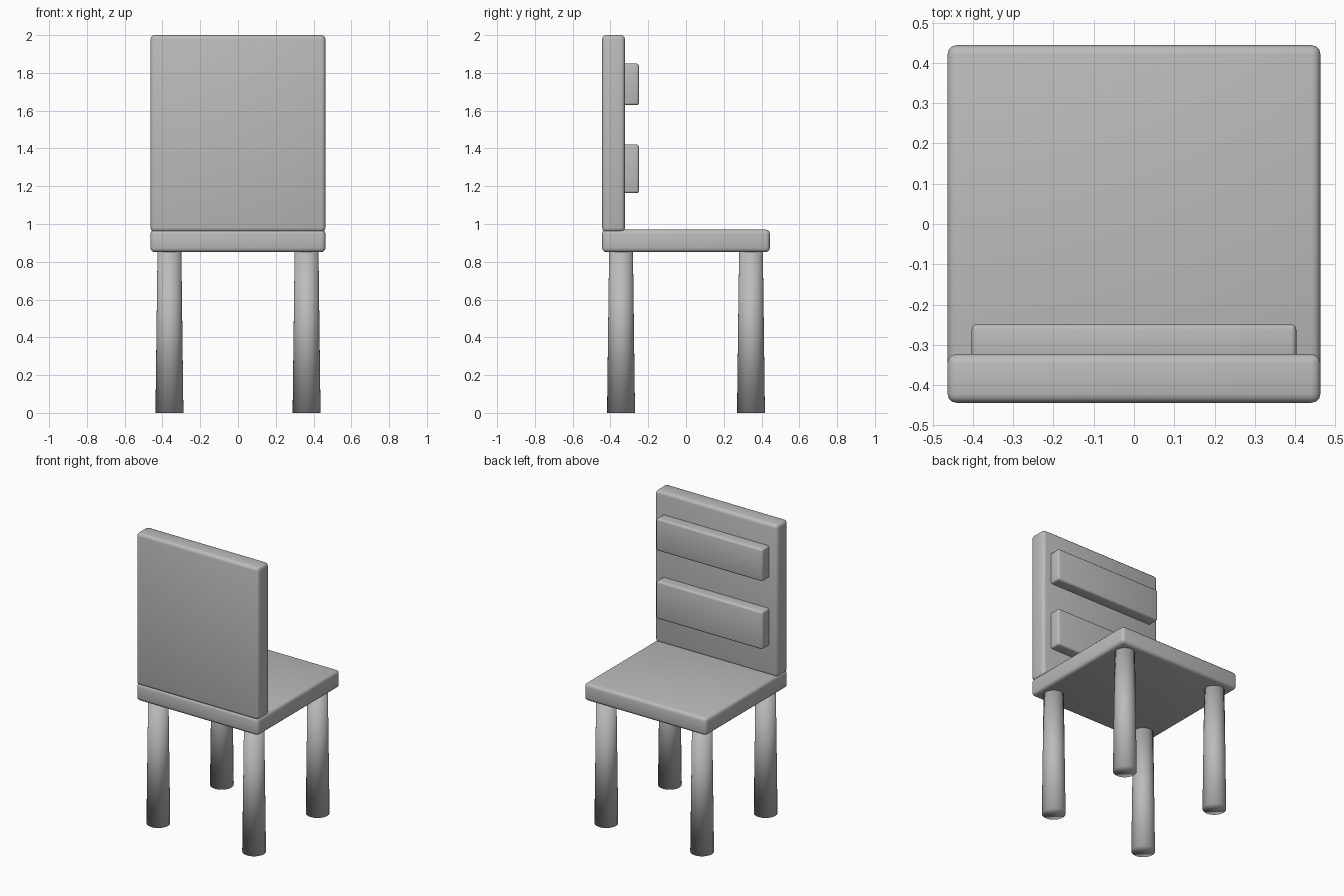
import bpy
import math

if "Cube" in bpy.data.objects:
    bpy.data.objects.remove(bpy.data.objects["Cube"])

grey = bpy.data.materials.new("plain grey")
grey.diffuse_color = (0.5, 0.5, 0.5, 1)
grey.use_nodes = True
grey.node_tree.nodes["Principled BSDF"].inputs["Base Color"].default_value = grey.diffuse_color


def rounded_box(name, lo, hi, bevel):
    """Box between two corners with softly rounded edges."""
    size = [b - a for a, b in zip(lo, hi)]
    bpy.ops.mesh.primitive_cube_add(size=1, location=[(a + b) / 2 for a, b in zip(lo, hi)])
    ob = bpy.context.object
    ob.name = name
    ob.scale = size
    bpy.ops.object.transform_apply(location=False, rotation=False, scale=True)
    mod = ob.modifiers.new("rounding", 'BEVEL')
    mod.width = bevel
    mod.segments = 3
    bpy.ops.object.modifier_apply(modifier=mod.name)
    bpy.ops.object.shade_smooth_by_angle(angle=math.radians(35))
    ob.data.materials.append(grey)
    return ob


def leg(name, x, y):
    """Round leg, slightly wider at the foot, smooth all over."""
    top = 0.87
    bpy.ops.mesh.primitive_cone_add(vertices=32, radius1=0.074, radius2=0.063,
                                    depth=top, location=(x, y, top / 2))
    ob = bpy.context.object
    ob.name = name
    bpy.ops.object.shade_smooth()
    ob.data.materials.append(grey)


# Seat and backrest panel
rounded_box("seat", (-0.463, -0.444, 0.851), (0.463, 0.444, 0.970), 0.022)
rounded_box("backrest", (-0.463, -0.444, 0.958), (0.463, -0.323, 2.0), 0.022)

# Two slats on the inner side of the backrest
for name, z0, z1 in (("lower_back_slat", 1.163, 1.421), ("upper_back_slat", 1.629, 1.849)):
    rounded_box(name, (-0.403, -0.345, z0), (0.403, -0.249, z1), 0.013)

# Four legs
for yname, y in (("front", -0.344), ("back", 0.344)):
    for xname, x in (("left", -0.363), ("right", 0.363)):
        leg(f"{yname}_{xname}_leg", x, y)
